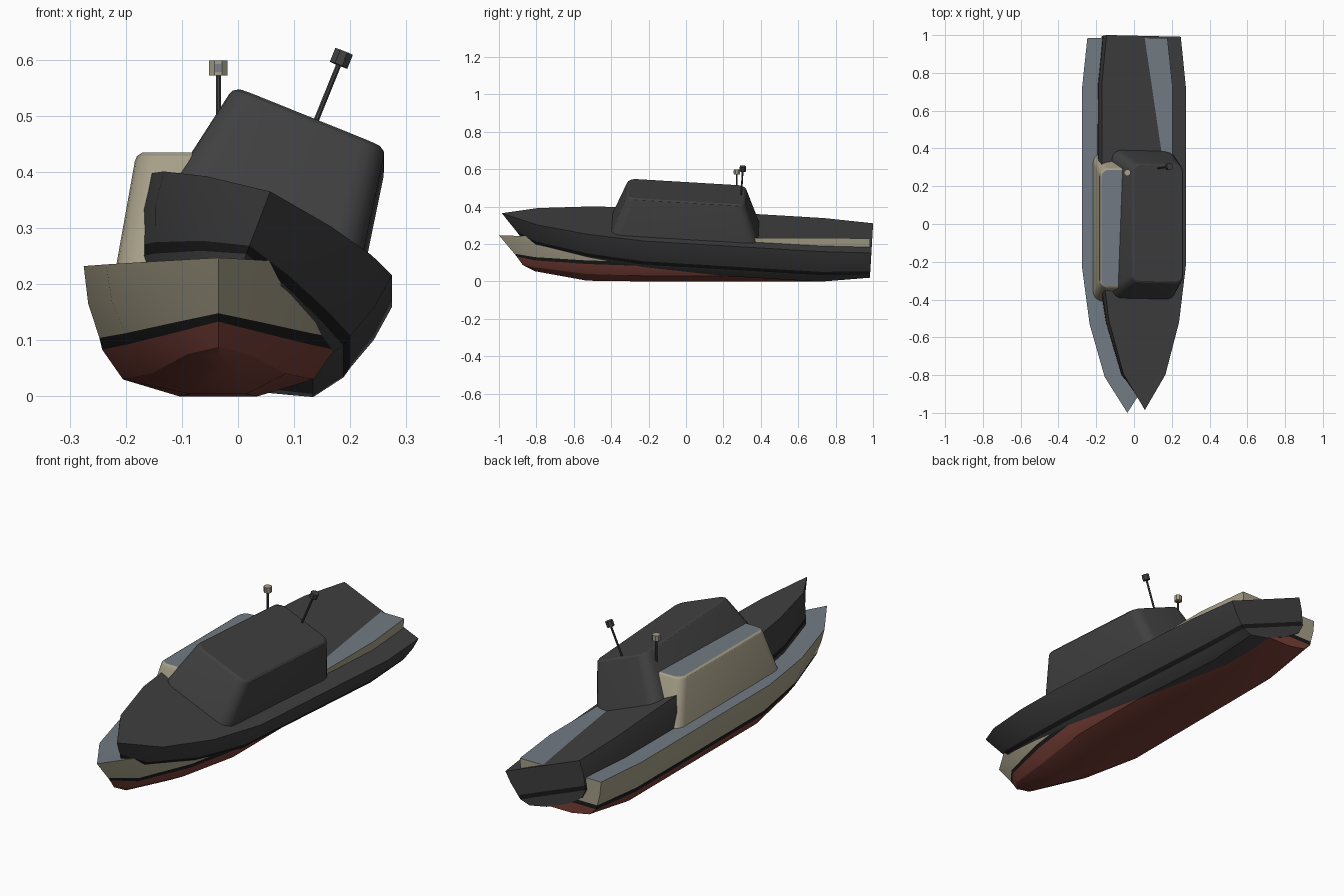
import bpy, bmesh, math
from mathutils import Matrix, Vector

if "Cube" in bpy.data.objects:
    bpy.data.objects.remove(bpy.data.objects["Cube"])


def mat(name, rgb):
    m = bpy.data.materials.new(name)
    m.diffuse_color = (*rgb, 1)
    m.use_nodes = True
    m.node_tree.nodes["Principled BSDF"].inputs["Base Color"].default_value = m.diffuse_color
    return m


TAN = mat("tan_paint", (0.38, 0.345, 0.245))
BLACK = mat("black_stripe", (0.011, 0.011, 0.011))
RED = mat("red_bottom", (0.19, 0.05, 0.038))
GREY = mat("grey_deck", (0.165, 0.195, 0.225))
DARK = mat("dark_grey", (0.052, 0.052, 0.052))
POLE = mat("pole_grey", (0.06, 0.06, 0.06))
LAMP = mat("lamp_blue_grey", (0.2, 0.21, 0.26))


def finish(name, bm, mats, matrix, smooth=True):
    bmesh.ops.remove_doubles(bm, verts=bm.verts, dist=1e-5)
    bmesh.ops.recalc_face_normals(bm, faces=bm.faces)
    me = bpy.data.meshes.new(name)
    bm.to_mesh(me)
    bm.free()
    for m in mats:
        me.materials.append(m)
    ob = bpy.data.objects.new(name, me)
    bpy.context.collection.objects.link(ob)
    ob.matrix_world = matrix
    if smooth:
        bpy.ops.object.select_all(action='DESELECT')
        ob.select_set(True)
        bpy.context.view_layer.objects.active = ob
        bpy.ops.object.shade_smooth_by_angle(angle=math.radians(25))
    return ob


# Half sections (half width, height): deck, mid, stripe top, stripe bottom, chine, bottom
MID = [(.24, .232), (.232, .165), (.212, .104), (.207, .083), (.17, .03), (.07, 0)]
STATIONS = [
    (-.81, [(.12, .240), (.106, .185), (.085, .130), (.079, .113), (.055, .075), (.02, .055)]),
    (-.53, [(.20, .235), (.190, .170), (.167, .112), (.160, .093), (.12, .04), (.05, .004)]),
    (-.23, MID), (.3, MID), (.72, MID),
    (.985, [(.212, .23), (.206, .17), (.192, .115), (.187, .095), (.15, .062), (.06, .045)]),
]
STEM = [(-1, .247), (-.957, .195), (-.917, .148), (-.905, .133), (-.873, .088), (-.845, .073)]


def hull(prefix, mats, M):
    bm = bmesh.new()
    rings = [[(0, y, z) for y, z in STEM] + [(0, y, z) for y, z in reversed(STEM)]]
    for y, sec in STATIONS:
        rings.append([(x, y, z) for x, z in sec] + [(-x, y, z) for x, z in reversed(sec)])
    rows = [0, 0, 1, 2, 2, 2, 2, 2, 1, 0, 0, 3]      # colour per strip around the section

    def face(pts, mi):
        u = []
        for p in pts:
            if p not in u:
                u.append(p)
        if len(u) > 2:
            bm.faces.new([bm.verts.new(p) for p in u]).material_index = mi

    for a, b in zip(rings, rings[1:]):
        for j in range(12):
            k = (j + 1) % 12
            face([a[j], a[k], b[k], b[j]], rows[j])
    t = rings[-1]                                     # transom, striped like the sides
    for j in range(5):
        face([t[j], t[j + 1], t[10 - j], t[11 - j]], rows[j])
    finish(prefix + "_hull", bm, mats, M)


def rounded_rect(hx, y0, y1, r, z, seg=5):
    pts = []
    for cx, cy, a0 in ((hx - r, y1 - r, 0), (-hx + r, y1 - r, 90),
                       (-hx + r, y0 + r, 180), (hx - r, y0 + r, 270)):
        for i in range(seg + 1):
            a = math.radians(a0 + 90 * i / seg)
            pts.append((cx + r * math.cos(a), cy + r * math.sin(a), z))
    return pts


def cabin(prefix, mats, M):
    # tapered rounded box with a softened roof edge and coloured roof panel
    bm = bmesh.new()
    rings = [rounded_rect(.184, -.413, .38, .055, .222),
             rounded_rect(.149, -.343, .30, .045, .418),
             rounded_rect(.145, -.337, .295, .042, .428),
             rounded_rect(.136, -.328, .286, .035, .434)]
    vs = [[bm.verts.new(p) for p in r] for r in rings]
    n = len(vs[0])
    for a, b in zip(vs, vs[1:]):
        for i in range(n):
            bm.faces.new([a[i], a[(i + 1) % n], b[(i + 1) % n], b[i]])
    bm.faces.new(vs[0])
    bm.faces.new(vs[-1]).material_index = 1
    finish(prefix + "_cabin", bm, mats, M)


def cylinder(name, r, z0, z1, sides, m, M):
    bm = bmesh.new()
    bmesh.ops.create_cone(bm, cap_ends=True, segments=sides, radius1=r, radius2=r, depth=z1 - z0,
                          matrix=Matrix.Translation((0, .272, (z0 + z1) / 2))
                          @ Matrix.Rotation(math.pi / sides, 4, 'Z'))
    finish(name, bm, [m], M)


def boat(prefix, M, paint, bottom, deck, pole, lamp):
    hull(prefix, [paint, BLACK, bottom, deck], M)
    cabin(prefix, [paint, deck], M)
    # mast with lamp housing
    cylinder(prefix + "_mast", .005, .425, .575, 8, pole, M)
    cylinder(prefix + "_lamp_housing", .018, .572, .598, 8, paint, M)
    bm = bmesh.new()
    bmesh.ops.create_cube(bm, size=1, matrix=Matrix.Translation((0, .256, .585))
                          @ Matrix.Diagonal((.012, .004, .014, 1)))
    finish(prefix + "_lamp_glass", bm, [lamp], M, False)


# Upright painted boat, and its dark twin heeled over through it
boat("painted", Matrix.Translation((-.035, 0, 0)), TAN, RED, GREY, POLE, LAMP)
heel = (Matrix.Translation((-.035, 0, .077)) @ Matrix.Rotation(math.radians(-3.4), 4, 'X')
        @ Matrix.Rotation(math.radians(22), 4, 'Y'))
boat("dark", heel, DARK, DARK, DARK, DARK, DARK)
